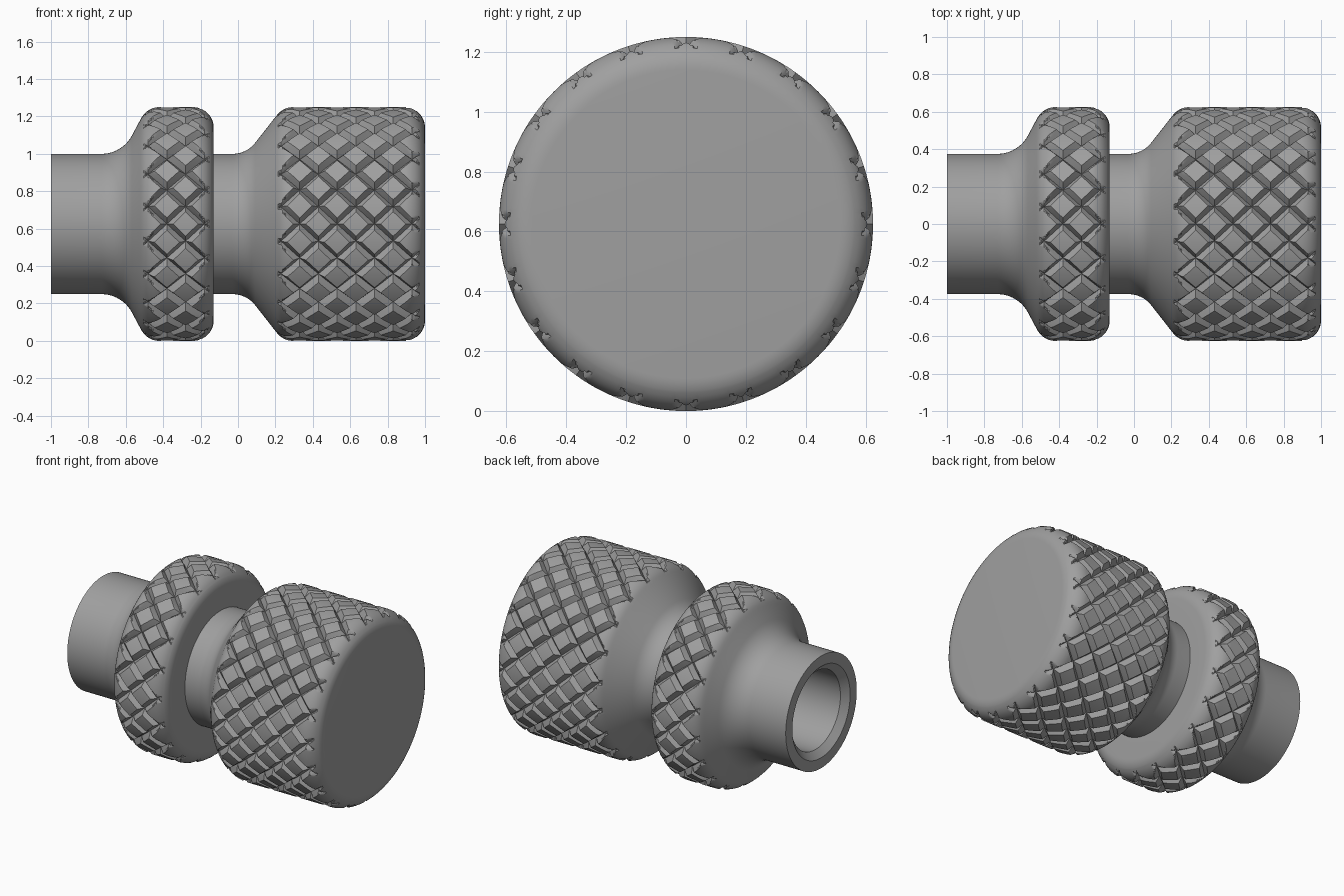
import bpy, math

if "Cube" in bpy.data.objects:
    bpy.data.objects.remove(bpy.data.objects["Cube"])

AXIS_Z = 0.625              # height of the turning axis
R_TOP, R_FLOOR = 0.625, 0.587   # crest and groove-bottom radius
R_NECK = 0.375
GROOVES, STEPS = 20, 24     # helical grooves each way, grid steps per groove
SEGS = GROOVES * STEPS
DX = 0.2 / STEPS            # grid step along the axis
HALF = 4                    # half groove width in grid steps
FILLET = 0.11

metal = bpy.data.materials.new("grey_metal")
metal.diffuse_color = (0.35, 0.35, 0.35, 1)
metal.use_nodes = True
metal.node_tree.nodes["Principled BSDF"].inputs["Base Color"].default_value = metal.diffuse_color


def arc(cx, cr, rad, a0, a1, n=12):
    """Arc points (x, r), angles in degrees."""
    return [(cx + rad * math.cos(math.radians(a0 + (a1 - a0) * k / n)),
             cr + rad * math.sin(math.radians(a0 + (a1 - a0) * k / n)))
            for k in range(n + 1)]


def head_profile(neck_x, sweep_rad, slope, crest_x, end_x):
    """Concave sweep, rounded shoulder, flat crest, rounded outer corner."""
    c = R_TOP - FILLET
    return (arc(neck_x, R_NECK + sweep_rad, sweep_rad, -90, -90 + slope)
            + arc(crest_x, c, FILLET, 90 + slope, 90)
            + arc(end_x - FILLET, c, FILLET, 90, 0))


def radius_at(profile, x):
    for (x0, r0), (x1, r1) in zip(profile, profile[1:]):
        if x0 <= x <= x1 and x1 > x0:
            return r0 + (r1 - r0) * (x - x0) / (x1 - x0)
    return profile[-1][1]


def groove_distance(k):
    k %= STEPS
    return min(k, STEPS - k)


def turned_part(name, before, profile, after, cross_x, j0, j1, cap_start, cap_end):
    """Lathe around x with crossed V grooves between grid rows j0 and j1."""
    xa, xb = cross_x + j0 * DX, cross_x + j1 * DX
    rings = [(x, r, None) for x, r in before]
    rings += [(x, r, None) for x, r in profile if x < xa - 0.001]
    rings += [(cross_x + j * DX, radius_at(profile, cross_x + j * DX), j)
              for j in range(j0, j1 + 1)]
    rings += [(x, r, None) for x, r in profile if x > xb + 0.001]
    rings += [(x, r, None) for x, r in after]

    verts, faces = [], []
    offset = math.pi / GROOVES
    for x, r, j in rings:
        for i in range(SEGS):
            rad = r
            if j is not None:
                d = min(groove_distance(i + j), groove_distance(i - j))
                rad = min(r, R_FLOOR + (R_TOP - R_FLOOR) * d / HALF)
            a = offset + 2 * math.pi * i / SEGS
            verts.append((x, -rad * math.cos(a), AXIS_Z + rad * math.sin(a)))

    for n in range(len(rings) - 1):
        j = rings[n][2]
        grooved = j is not None and rings[n + 1][2] is not None
        for i in range(SEGS):
            k = (i + 1) % SEGS
            a, b = n * SEGS + i, (n + 1) * SEGS + i
            c, d = (n + 1) * SEGS + k, n * SEGS + k
            if not grooved:
                faces.append((a, b, c, d))
            elif (i + j) % 2 == 0:      # diagonals follow the grooves
                faces += [(a, b, c), (a, c, d)]
            else:
                faces += [(a, b, d), (b, c, d)]
    if cap_start:
        faces.append(tuple(range(SEGS)))
    if cap_end:
        last = (len(rings) - 1) * SEGS
        faces.append(tuple(last + i for i in reversed(range(SEGS))))

    mesh = bpy.data.meshes.new(name)
    mesh.from_pydata(verts, [], faces)
    mesh.materials.append(metal)
    ob = bpy.data.objects.new(name, mesh)
    bpy.context.collection.objects.link(ob)
    bpy.ops.object.select_all(action='DESELECT')
    ob.select_set(True)
    bpy.context.view_layer.objects.active = ob
    bpy.ops.object.shade_smooth_by_angle(angle=math.radians(30))
    return ob


# Stem with chamfered blind bore, and the narrow knurled collar
turned_part("stem_and_collar",
            [(0.0, 0.26), (-0.96, 0.26), (-1.0, 0.305), (-1.0, R_NECK)],
            head_profile(-0.73, 0.184, 62, -0.42, -0.13),
            [(-0.13, R_NECK)], -0.48, -6, 40, True, False)

# Neck and the wide knurled grip
turned_part("neck_and_grip",
            [(-0.13, R_NECK)],
            head_profile(-0.03, 0.155, 52, 0.295, 1.0),
            [], 0.23, -6, 91, False, True)
